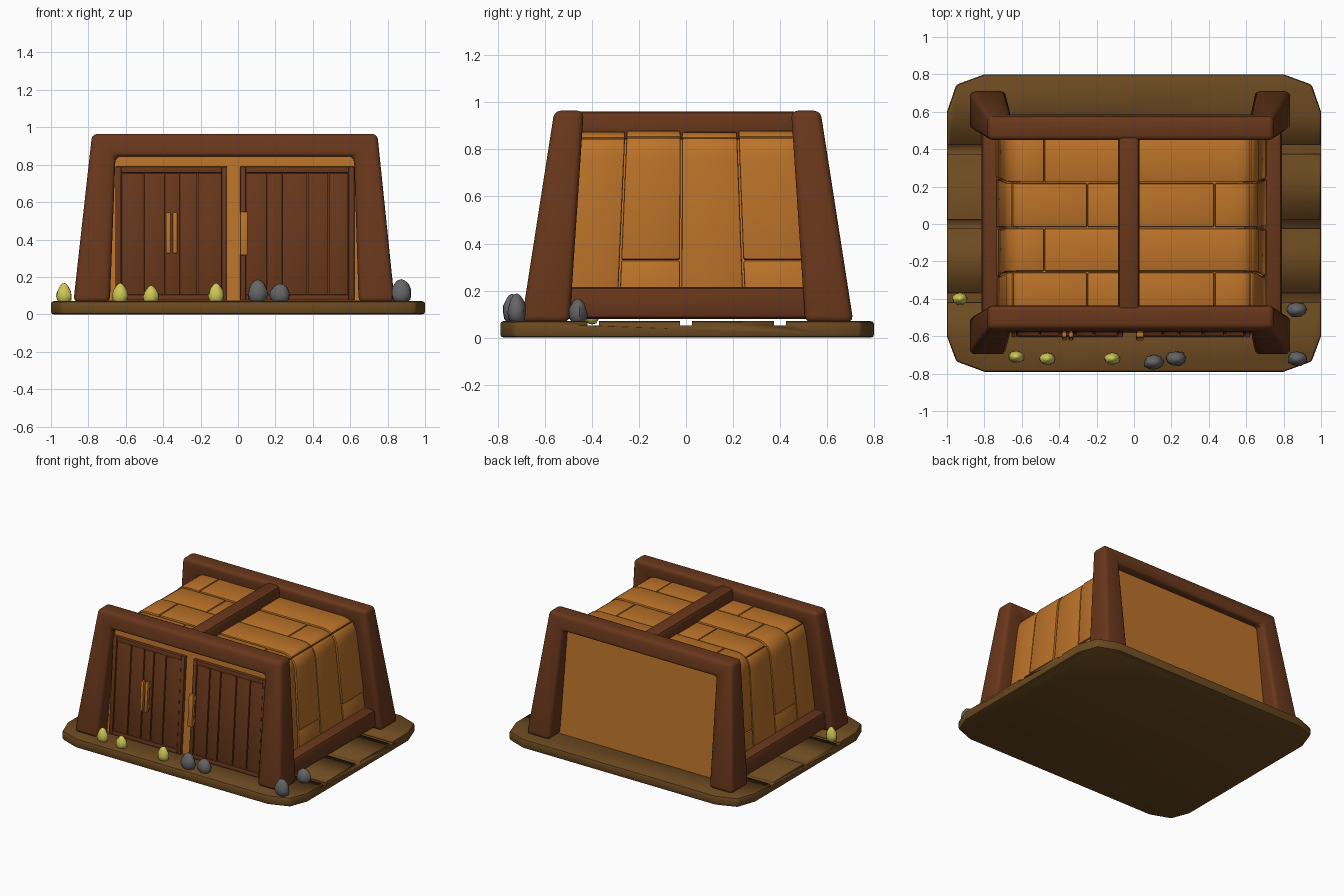
import bpy, bmesh, math, random
from mathutils import Vector

if "Cube" in bpy.data.objects:
    bpy.data.objects.remove(bpy.data.objects["Cube"])

random.seed(4)

def material(name, r, g, b):
    m = bpy.data.materials.new(name)
    m.diffuse_color = (r, g, b, 1)
    m.use_nodes = True
    m.node_tree.nodes["Principled BSDF"].inputs["Base Color"].default_value = m.diffuse_color
    return m

DARK = material("dark_wood", 0.14, 0.038, 0.011)
TAN = material("tan_wood", 0.50, 0.17, 0.022)
EARTH = material("base_wood", 0.15, 0.068, 0.015)
YELLOW = material("yellow_stone", 0.62, 0.57, 0.09)
GREY = material("grey_stone", 0.13, 0.13, 0.135)

def loft(name, loop_a, loop_b, mat, bevel=0.0, segs=2):
    """Solid between two matching point loops, with optional rounded edges."""
    bm = bmesh.new()
    a = [bm.verts.new(p) for p in loop_a]
    b = [bm.verts.new(p) for p in loop_b]
    n = len(a)
    bm.faces.new(a)
    bm.faces.new(b[::-1])
    for i in range(n):
        j = (i + 1) % n
        bm.faces.new((a[j], a[i], b[i], b[j]))
    bmesh.ops.recalc_face_normals(bm, faces=bm.faces)
    if bevel:
        edges = [e for e in bm.edges if e.calc_face_angle(0) > 0.4]
        bmesh.ops.bevel(bm, geom=edges, offset=bevel, segments=segs,
                        profile=0.5, affect='EDGES', clamp_overlap=True)
    me = bpy.data.meshes.new(name)
    bm.to_mesh(me)
    bm.free()
    me.materials.append(mat)
    ob = bpy.data.objects.new(name, me)
    bpy.context.collection.objects.link(ob)
    smooth(ob)
    return ob

def smooth(ob, angle=35):
    bpy.ops.object.select_all(action='DESELECT')
    ob.select_set(True)
    bpy.context.view_layer.objects.active = ob
    bpy.ops.object.shade_smooth_by_angle(angle=math.radians(angle))

def box(name, x0, x1, y0, y1, z0, z1, mat, bevel=0.0):
    loop = [(x0, y0), (x1, y0), (x1, y1), (x0, y1)]
    return loft(name, [(x, y, z0) for x, y in loop], [(x, y, z1) for x, y in loop], mat, bevel)

# base slab with cut corners and three plank grooves
outline = [(-0.8, 0.8), (0.8, 0.8), (0.95, 0.745), (1, 0.6), (1, -0.6), (0.95, -0.735),
           (0.8, -0.79), (-0.8, -0.79), (-0.95, -0.735), (-1, -0.6), (-1, 0.6), (-0.95, 0.745)]
base = loft("base", [(x, y, 0.0) for x, y in outline], [(x, y, 0.07) for x, y in outline], EARTH, 0.014)
for y in (-0.395, 0.0, 0.4):
    cutter = box("groove_cutter", -1.2, 1.2, y - 0.025, y + 0.025, 0.052, 0.12, EARTH)
    cutter.hide_render = True
    mod = base.modifiers.new("groove", 'BOOLEAN')
    mod.operation, mod.object, mod.solver = 'DIFFERENCE', cutter, 'EXACT'
    bpy.context.view_layer.objects.active = base
    bpy.ops.object.modifier_apply(modifier=mod.name)
    bpy.data.objects.remove(cutter)

# leaning portal frames, front and back
portal = [(-0.88, 0.065), (-0.78, 0.965), (0.745, 0.965), (0.838, 0.065),
          (0.645, 0.065), (0.62, 0.845), (-0.655, 0.845), (-0.685, 0.065)]

def lean(low, high, z):
    return low + (high - low) * (z - 0.065) / 0.9

for name, sign, shift in (("front_frame", -1, 0), ("back_frame", 1, 0.012)):
    outer = [(x, sign * lean(0.70, 0.56, z) + shift, z) for x, z in portal]
    inner = [(x, sign * lean(0.495, 0.435, z) + shift, z) for x, z in portal]
    loft(name, outer, inner, DARK, 0.028, 3)

# ridge beam and bottom side rails
box("ridge_beam", -0.085, 0.03, -0.47, 0.48, 0.84, 0.962, DARK, 0.025)
box("right_rail", 0.63, 0.79, -0.55, 0.56, 0.08, 0.215, DARK, 0.025)
box("left_rail", -0.815, -0.66, -0.55, 0.56, 0.08, 0.215, DARK, 0.025)

# inner core under the planks
loft("core", [(-0.70, -0.54, 0.08), (0.67, -0.54, 0.08), (0.67, 0.54, 0.08), (-0.70, 0.54, 0.08)],
     [(-0.625, -0.48, 0.845), (0.59, -0.48, 0.845), (0.59, 0.48, 0.845), (-0.625, 0.48, 0.845)], TAN)

# roof profile running over both sides with rounded shoulders
def bend(p, q, r, n=7):
    p, q, r = Vector(p), Vector(q), Vector(r)
    return [p * (1 - t) ** 2 + q * 2 * t * (1 - t) + r * t * t for t in (i / n for i in range(n + 1))]

path = ([Vector((-0.745, 0.1))] + bend((-0.69, 0.76), (-0.68, 0.878), (-0.57, 0.878))
        + bend((0.545, 0.878), (0.655, 0.878), (0.665, 0.76)) + [Vector((0.72, 0.1))])
dist = [0.0]
for p, q in zip(path, path[1:]):
    dist.append(dist[-1] + (q - p).length)
origin = dist[8] + 0.57          # arc length zero sits at x = 0 on the roof
dist = [d - origin for d in dist]

def at(s):
    for i in range(len(path) - 1):
        if s <= dist[i + 1] or i == len(path) - 2:
            return path[i].lerp(path[i + 1], (s - dist[i]) / (dist[i + 1] - dist[i]))

def normal(s):
    a, b = at(max(s - 0.01, dist[0])), at(min(s + 0.01, dist[-1]))
    t = (b - a).normalized()
    return Vector((-t.y, t.x))

def plank(name, s0, s1, y0, y1, lift):
    stops = [s0] + [d for d in dist if s0 + 0.012 < d < s1 - 0.012] + [s1]
    top = [at(s) + normal(s) * lift for s in stops]
    low = [at(s) - normal(s) * 0.045 for s in stops]
    ring = top + low[::-1]
    def side(y):
        return [(p.x, y * (1 + 0.17 * (0.88 - p.y)), p.y) for p in ring]
    loft(name, side(y0), side(y1), TAN, 0.009)

# four rows of planks with staggered seams
rows = [(-0.46, -0.258, [-0.66, -0.25, 0.43, 0.63]),
        (-0.252, -0.023, [-1.18, -0.48, 0.63, 1.165]),
        (-0.017, 0.217, [-0.66, -0.25, 0.43, 0.63]),
        (0.223, 0.47, [-1.18, -0.48, 0.63, 1.165])]
for r, (y0, y1, seams) in enumerate(rows):
    ends = [dist[0]] + seams + [dist[-1]]
    for k, (a, b) in enumerate(zip(ends, ends[1:])):
        plank(f"plank_{r}_{k}", a + 0.002, b - 0.002, y0, y1, random.uniform(-0.004, 0.004))

# parts lying on the leaning front or back wall; d is distance out from the wall
def on_wall(name, x0, x1, z0, z1, d0, d1, mat, bevel=0.0, sign=-1):
    def loop(d):
        return [(x, sign * (lean(0.58, 0.512, z) + d), z)
                for x, z in ((x0, z0), (x1, z0), (x1, z1), (x0, z1))]
    return loft(name, loop(d0), loop(d1), mat, bevel)

on_wall("front_panel", -0.70, 0.66, 0.075, 0.86, -0.05, 0.0, TAN)
on_wall("back_panel", -0.70, 0.66, 0.07, 0.86, -0.05, 0.0, TAN, sign=1)

# two plank doors
for name, x0, x1, seams in (("left_door", -0.655, -0.058, [-0.505, -0.395, -0.315, -0.215]),
                            ("right_door", 0.012, 0.622, [0.15, 0.24, 0.37, 0.485])):
    rim = 0.03
    on_wall(name + "_backing", x0, x1, 0.075, 0.79, -0.01, 0.008, DARK)
    on_wall(name + "_left_stile", x0, x0 + rim, 0.075, 0.79, 0, 0.024, DARK, 0.004)
    on_wall(name + "_right_stile", x1 - rim, x1, 0.075, 0.79, 0, 0.024, DARK, 0.004)
    on_wall(name + "_top_rail", x0 + rim, x1 - rim, 0.757, 0.79, 0, 0.024, DARK, 0.004)
    on_wall(name + "_bottom_rail", x0 + rim, x1 - rim, 0.075, 0.105, 0, 0.024, DARK, 0.004)
    ends = [x0 + rim] + seams + [x1 - rim]
    for k, (a, b) in enumerate(zip(ends, ends[1:])):
        on_wall(f"{name}_board_{k}", a + 0.003, b - 0.003, 0.1, 0.755, 0, 0.018, DARK, 0.004)

# door handles
for k, (x0, x1, z0, z1) in enumerate([(-0.386, -0.360, 0.325, 0.545), (-0.350, -0.324, 0.325, 0.545),
                                      (0.012, 0.052, 0.315, 0.55)]):
    on_wall(f"handle_{k}_bar", x0, x1, z0, z1, 0.035, 0.062, TAN, 0.006)
    for z in (z0 + 0.02, z1 - 0.05):
        on_wall(f"handle_{k}_mount", x0 + 0.004, x1 - 0.004, z, z + 0.03, 0, 0.045, TAN)

# stones scattered round the base
def stone(name, x, y, w, d, top, mat, taper):
    bm = bmesh.new()
    bmesh.ops.create_uvsphere(bm, u_segments=9, v_segments=7, radius=1)
    h = (top - 0.055) / 2
    for v in bm.verts:
        k = 1 - taper * (v.co.z + 0.3) + random.uniform(-0.07, 0.07)
        v.co = (v.co.x * k * w / 2 + x, v.co.y * k * d / 2 + y, v.co.z * h + 0.055 + h)
    me = bpy.data.meshes.new(name)
    bm.to_mesh(me)
    bm.free()
    me.materials.append(mat)
    ob = bpy.data.objects.new(name, me)
    bpy.context.collection.objects.link(ob)
    smooth(ob, 50)

for x, y in ((-0.93, -0.40), (-0.63, -0.71), (-0.465, -0.72), (-0.117, -0.72)):
    stone("yellow_stone", x, y, 0.09, 0.07, 0.168 if x != -0.465 else 0.155, YELLOW, 0.28)
for x, y, top in ((0.105, -0.74, 0.186), (0.225, -0.72, 0.165), (0.87, -0.46, 0.166), (0.873, -0.72, 0.188)):
    stone("grey_stone", x, y, 0.115, 0.085, top, GREY, 0.18)
